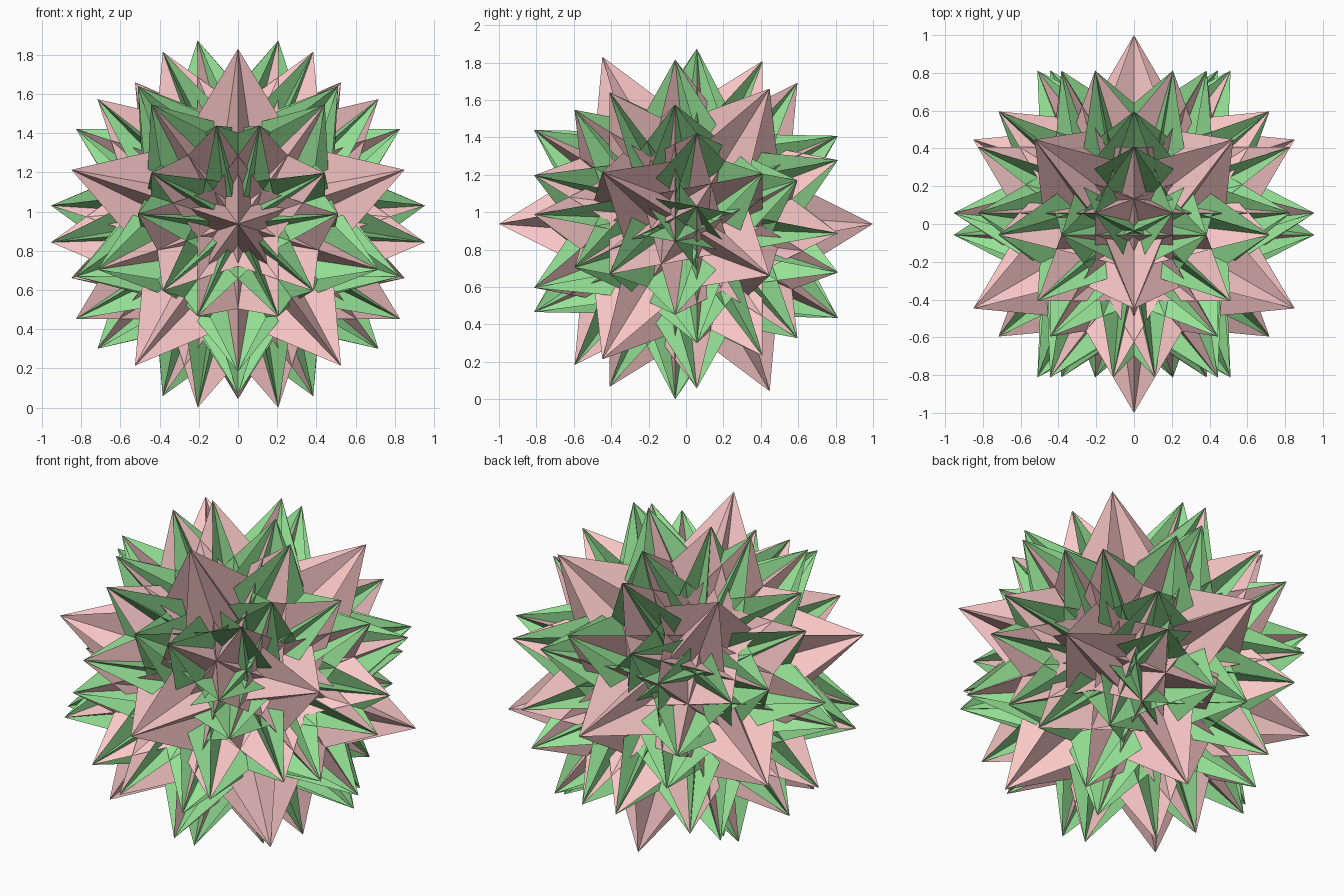
import bpy, bmesh, math
from itertools import combinations
from mathutils import Vector, Matrix

if "Cube" in bpy.data.objects:
    bpy.data.objects.remove(bpy.data.objects["Cube"])

# proportions: 60 inner tips on a sphere of radius R, 12 long spikes of radius 1,
# every face an equilateral triangle of side E
S5 = math.sqrt(5)
PHI = (1 + S5) / 2
E1 = 4 / math.sqrt(13 + 3 * S5 - math.sqrt(102 + 46 * S5))   # side / R
ring = E1 / (2 * math.sin(math.radians(72)))                 # pentagram radius / R
plane = math.sqrt(1 - ring ** 2)                             # pentagram distance / R
R = 1 / (math.sqrt(E1 ** 2 - ring ** 2) - plane)
E = E1 * R
theta = math.acos(plane) - math.atan(PHI)  # tip angle away from the two-fold axis


def near(a, b, d):
    return abs((a - b).length - d) < 2e-3


# 12 spike tips, turned so one points to the front
turn = Matrix.Rotation(-math.atan(1 / PHI), 3, 'X')
spikes = []
for s in (1, -1):
    for t in (PHI, -PHI):
        for c in ((0, t, s), (s, 0, t), (t, s, 0)):
            spikes.append(turn @ Vector(c).normalized())

# 60 smaller tips, a pair astride each icosahedron edge
tips = []
short = min((spikes[0] - p).length for p in spikes[1:])
for a, b in combinations(spikes, 2):
    if near(a, b, short):
        m = (a + b).normalized()
        p = m.cross(a - b).normalized()
        for s in (1, -1):
            tips.append(R * (m * math.cos(theta) + s * p * math.sin(theta)))

# stand on the ground
points = spikes + tips
lift = Vector((0, 0, -min(p.z for p in points)))

# faces: every three points that are mutually E apart
n = len(points)
links = [{j for j in range(n) if j != i and near(points[i], points[j], E)}
         for i in range(n)]
bm = bmesh.new()
verts = [bm.verts.new(p + lift) for p in points]
for i in range(n):
    for j, k in combinations(sorted(q for q in links[i] if q > i), 2):
        if k in links[j]:
            face = bm.faces.new((verts[i], verts[j], verts[k]))
            face.material_index = 0 if i < len(spikes) else 1
bmesh.ops.recalc_face_normals(bm, faces=bm.faces[:])

mesh = bpy.data.meshes.new("star_polyhedron")
bm.to_mesh(mesh)
bm.free()

# pink spikes, green core triangles
for name, colour in (("pink", (0.95, 0.57, 0.57, 1)), ("green", (0.3, 0.75, 0.3, 1))):
    mat = bpy.data.materials.new(name)
    mat.diffuse_color = colour
    mat.use_nodes = True
    mat.node_tree.nodes["Principled BSDF"].inputs["Base Color"].default_value = mat.diffuse_color
    mesh.materials.append(mat)

star = bpy.data.objects.new("star_polyhedron", mesh)
bpy.context.collection.objects.link(star)
